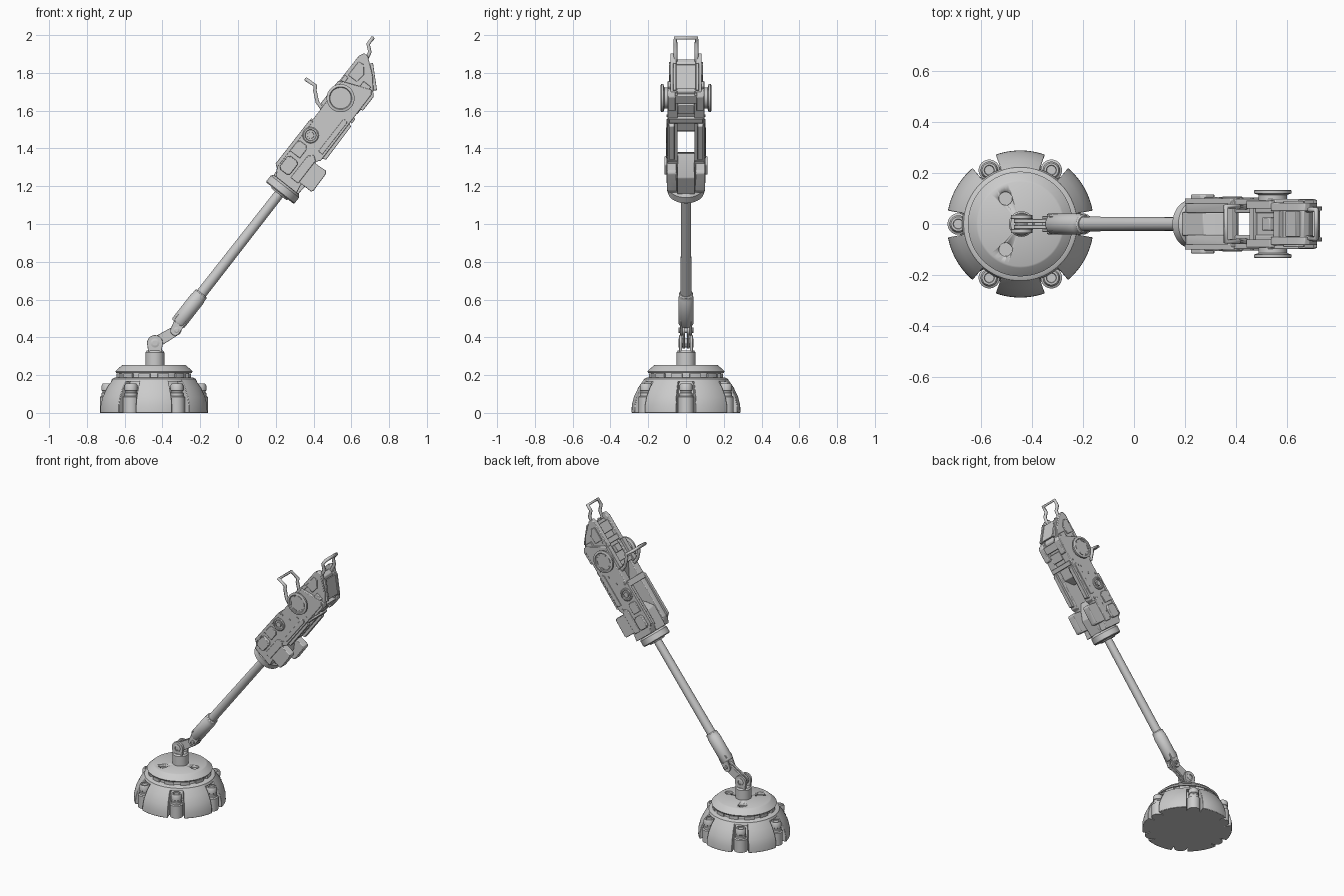
import bpy, bmesh, math
from mathutils import Matrix, Vector

if "Cube" in bpy.data.objects:
    bpy.data.objects.remove(bpy.data.objects["Cube"])

BX = -0.445                                   # base centre
BASE = Matrix.Translation((BX, 0, 0))
WORLD = Matrix.Identity(4)
# arm frame: local x runs along the shaft, local z is the upper side
ARM = Matrix.Translation((0.203, 0, 1.14)) @ Matrix.Rotation(math.radians(-52), 4, 'Y')


def finish(name, bm, frame, bevel=0.0):
    bmesh.ops.recalc_face_normals(bm, faces=bm.faces)
    me = bpy.data.meshes.new(name)
    bm.to_mesh(me)
    bm.free()
    ob = bpy.data.objects.new(name, me)
    bpy.context.collection.objects.link(ob)
    ob.matrix_world = frame
    bpy.ops.object.select_all(action='DESELECT')
    ob.select_set(True)
    bpy.context.view_layer.objects.active = ob
    bpy.ops.object.shade_smooth_by_angle(angle=math.radians(32))
    if bevel:
        m = ob.modifiers.new("bevel", 'BEVEL')
        m.width, m.segments, m.limit_method = bevel, 2, 'ANGLE'
    return ob


def prism(name, pts, y0, y1, frame=ARM, mirror=False, bevel=0.004):
    """Side profile (x, z) extruded from y0 to y1, optionally mirrored in y."""
    bm = bmesh.new()
    for s in ((1, -1) if mirror else (1,)):
        a = [bm.verts.new((x, s * y0, z)) for x, z in pts]
        b = [bm.verts.new((x, s * y1, z)) for x, z in pts]
        bm.faces.new(a)
        bm.faces.new(b)
        n = len(pts)
        for i in range(n):
            j = (i + 1) % n
            bm.faces.new((a[i], a[j], b[j], b[i]))
    return finish(name, bm, frame, bevel)


def rect(x0, x1, z0, z1):
    return [(x0, z0), (x1, z0), (x1, z1), (x0, z1)]


def lathe(name, profile, frame, a0=0, a1=360, steps=64, bevel=0.0):
    """Closed (r, z) profile turned about local z; partial turns get end caps."""
    bm = bmesh.new()
    full = a1 - a0 >= 360
    rings = []
    for k in range(steps if full else steps + 1):
        t = math.radians(a0 + (a1 - a0) * k / steps)
        rings.append([bm.verts.new((r * math.cos(t), r * math.sin(t), z)) for r, z in profile])
    n = len(profile)
    for k in range(steps):
        p, q = rings[k], rings[(k + 1) % len(rings)]
        for i in range(n):
            j = (i + 1) % n
            bm.faces.new((p[i], p[j], q[j], q[i]))
    if not full:
        bm.faces.new(rings[0])
        bm.faces.new(rings[-1])
    bmesh.ops.remove_doubles(bm, verts=bm.verts, dist=1e-5)
    return finish(name, bm, frame, bevel)


AXIS_X = Matrix.Rotation(math.pi / 2, 4, 'Y')          # lathe z -> +x


def side(frame, x, z, s):
    """Frame whose z axis points out of the left or right side at (x, z)."""
    return frame @ Matrix.Translation((x, 0, z)) @ Matrix.Rotation(-s * math.pi / 2, 4, 'X')


def link_outline(p, q, rp, rq, n=10):
    """Outline of two round ends joined by a straight web."""
    d = Vector(q) - Vector(p)
    a = math.atan2(d.y, d.x)
    pts = []
    for c, r, s in ((p, rp, a + math.pi / 2), (q, rq, a - math.pi / 2)):
        pts += [(c[0] + r * math.cos(s + math.pi * i / n), c[1] + r * math.sin(s + math.pi * i / n))
                for i in range(n + 1)]
    return pts


def loop_handle(name, path, half):
    """Bent bar handle: two legs following the path, joined at the end."""
    pts = [(x, half, z) for x, z in path] + [(x, -half, z) for x, z in reversed(path)]
    cu = bpy.data.curves.new(name, 'CURVE')
    cu.dimensions, cu.bevel_depth, cu.bevel_resolution, cu.use_fill_caps = '3D', 0.011, 1, True
    sp = cu.splines.new('POLY')
    sp.points.add(len(pts) - 1)
    for p, c in zip(sp.points, pts):
        p.co = (*c, 1)
    ob = bpy.data.objects.new(name, cu)
    bpy.context.collection.objects.link(ob)
    ob.matrix_world = ARM
    bpy.ops.object.select_all(action='DESELECT')
    ob.select_set(True)
    bpy.context.view_layer.objects.active = ob
    bpy.ops.object.convert(target='MESH')


# base: core, skirt panels, posts, cap
lathe("base_core", [(0, 0), (.24, 0), (.235, .06), (.205, .14), (.185, .18), (.185, .215), (0, .215)], BASE)
lathe("base_collar", [(.16, .165), (.228, .165), (.222, .18), (.205, .188), (.16, .188)], BASE)
cap = lathe("base_cap", [(0, .212), (.2, .212), (.205, .22), (.172, .25), (.165, .254), (0, .254)], BASE)
skirt = [(.18, 0), (.288, 0), (.287, .04), (.276, .085), (.252, .135), (.222, .178), (.18, .178)]
post = [(0, .0), (.042, .0), (.042, .085), (.034, .09), (.034, .105), (.03, .108), (.03, .116), (.034, .119),
        (.034, .145), (.028, .155), (.02, .155), (.018, .148), (0, .148)]
for i in range(6):
    lathe("skirt_panel", skirt, BASE, 60 * i + 10.5, 60 * i + 49.5, 12, 0.003)
    t = math.radians(60 * i)
    lathe("base_post", post, BASE @ Matrix.Translation((.243 * math.cos(t), .243 * math.sin(t), 0)), steps=24)
for i in range(12):
    lathe("collar_tab", [(.18, .188), (.198, .188), (.198, .208), (.18, .208)], BASE, 30 * i + 6, 30 * i + 24, 4)

# three shallow holes in the cap
for i in range(3):
    t = math.radians(120 * i + 60 + 60 * 1)
    t = math.radians((0, 120, 240)[i])
    cut = lathe("hole_cutter", [(0, .238), (.026, .238), (.026, .3), (0, .3)],
                BASE @ Matrix.Translation((.115 * math.cos(t), .115 * math.sin(t), 0)), steps=24)
    cut.hide_render = True
    m = cap.modifiers.new("hole", 'BOOLEAN')
    m.object, m.solver = cut, 'EXACT'
    bpy.context.view_layer.objects.active = cap
    bpy.ops.object.modifier_apply(modifier=m.name)
    bpy.data.objects.remove(cut)

# swivel stud and hinge linkage
J1, J2 = (-.44, .37), (-.325, .438)
lathe("swivel_stud", [(0, .25), (.05, .25), (.05, .32), (.043, .33), (0, .33)],
      Matrix.Translation((-.44, 0, 0)), steps=32)
prism("stud_fork", link_outline((-.44, .33), J1, .036, .042), .02, .036, WORLD, True, .002)
prism("hinge_link", link_outline(J1, J2, .03, .026), .004, .019, WORLD, True, .002)
for n, (x, z), r in (("hinge_pin", J1, .024), ("link_pin", J2, .015)):
    for s in (1, -1):
        lathe(n, [(0, 0), (r, 0), (r, .038), (r * .6, .041), (r * .6, .034), (0, .034)],
              side(WORLD, x, z, s), steps=20)
prism("sleeve_fork", link_outline((-.885, -.012), (-.82, 0), .026, .032), .019, .031, ARM, True, .002)

# shaft, sleeve and head collar
lathe("shaft_sleeve", [(0, -.848), (.036, -.848), (.041, -.84), (.041, -.675), (.038, -.67), (.038, -.65),
                       (.033, -.643), (0, -.643)], ARM @ AXIS_X, steps=32)
lathe("shaft", [(0, -.7), (.029, -.7), (.026, .06), (0, .06)], ARM @ AXIS_X, steps=32)
lathe("head_collar", [(0, .022), (.05, .022), (.055, .03), (.088, .03), (.095, .036), (.095, .074), (.09, .08),
                      (.075, .095), (0, .095)], ARM @ AXIS_X, steps=48)

# head: hollow body made of two side plates and two inner blocks
prism("side_plate", [(.085, .07), (.135, .1), (.7, .105), (.76, -.045), (.74, -.062), (.3, -.066), (.28, -.05),
                     (.14, -.06), (.085, -.07)], .044, .098, mirror=True)
prism("lower_core", [(.085, -.08), (.2, -.088), (.27, -.05), (.312, -.016), (.27, .045), (.225, .09), (.085, .085)],
      -.046, .046)
prism("upper_core", [(.435, .01), (.485, -.05), (.75, -.05), (.86, .06), (.86, .09), (.56, .095)], -.055, .055)
prism("tip_plate", [(.69, .118), (.86, .118), (.889, .104), (.889, .079), (.866, .05), (.816, -.013), (.757, -.06),
                    (.66, -.06)], .05, .082, mirror=True)
prism("top_rail", [(.125, .095), (.14, .114), (.43, .114), (.44, .095)], .08, .1, mirror=True, bevel=.002)
prism("top_rail_upper", [(.53, .098), (.54, .122), (.69, .122), (.7, .098)], .06, .092, mirror=True, bevel=.002)
prism("foot_block", [(.138, -.04), (.138, -.126), (.15, -.133), (.262, -.13), (.274, -.12), (.268, -.03)],
      .05, .1, mirror=True)
prism("belly_rail", [(.31, -.06), (.32, -.084), (.54, -.08), (.55, -.06)], .062, .09, mirror=True, bevel=.002)
prism("belly_clamp", [(.635, -.05), (.645, -.078), (.735, -.078), (.757, -.06), (.757, -.045)], .055, .095, mirror=True)

# cross members between the plates
for n, x0, x1, z0, z1, w in (("top_crossbar", .405, .445, .092, .112, .09), ("upper_crossbar", .545, .575, .09, .112, .07),
                             ("tip_crossbar", .7, .735, .09, .114, .085), ("belly_crossbar", .555, .585, -.074, -.045, .09),
                             ("belly_box", .61, .67, -.066, -.045, .045), ("belly_latch", .685, .735, -.072, -.045, .06),
                             ("top_latch", .63, .68, .09, .115, .025), ("tip_block", .77, .84, .085, .108, .05)):
    prism(n, rect(x0, x1, z0, z1), -w, w, bevel=.003)

# slanted plate at the tip with a raised frame
prism("tip_screen", [(.768, -.052), (.776, -.06), (.866, .035), (.858, .043)], -.052, .052, bevel=.002)
for s in (1, -1):
    prism("tip_screen_frame", [(.762, -.055), (.776, -.07), (.876, .035), (.862, .05)], s * .052, s * .068, bevel=.002)

# side panels
prism("lower_side_panel", [(.13, .03), (.142, .018), (.205, .018), (.22, .032), (.22, .075), (.205, .088), (.145, .088),
                           (.13, .075)], .095, .115, mirror=True)
prism("upper_side_panel", [(.24, .03), (.3, .03), (.315, .045), (.315, .085), (.3, .096), (.24, .096)],
      .095, .106, mirror=True, bevel=.003)
prism("belly_side_panel", [(.13, -.045), (.28, -.045), (.3, -.02), (.28, .005), (.13, .005)], .095, .104, mirror=True)
prism("long_side_strip", [(.33, -.052), (.54, -.052), (.555, -.038), (.54, -.024), (.33, -.024)],
      .095, .103, mirror=True, bevel=.002)
prism("tip_side_panel", [(.745, .04), (.8, .035), (.84, .07), (.835, .1), (.745, .1)], .08, .09, mirror=True, bevel=.003)
prism("tip_side_strip", rect(.705, .77, -.035, .015), .08, .096, mirror=True, bevel=.003)

# side wheels, small discs and their bolts
for s in (1, -1):
    big = side(ARM, .624, .056, s)
    small = side(ARM, .372, .06, s)
    lathe("side_wheel", [(0, .09), (.056, .09), (.056, .114), (.074, .12), (.074, .131), (.068, .134), (.06, .134),
                         (.056, .128), (0, .128)], big, steps=40)
    lathe("side_disc", [(0, .09), (.043, .09), (.043, .103), (.038, .107), (.03, .107), (.028, .1), (.018, .1),
                        (.017, .107), (0, .107)], small, steps=32)
    for i in range(6):
        lathe("wheel_lug", [(.046, .126), (.056, .126), (.056, .133), (.046, .133)], big, 60 * i, 60 * i + 30, 5)
    for x, z in ((.44, .085), (.46, .03), (.52, .0), (.3, -.035), (.58, -.04)):
        lathe("plate_bolt", [(0, .095), (.007, .095), (.007, .102), (0, .102)], side(ARM, x, z, s), steps=10)

# bent loop handles
loop_handle("mid_handle", [(.52, .1), (.532, .14), (.572, .188), (.594, .202), (.59, .262)], .068)
loop_handle("tip_handle", [(.85, .07), (.912, .084), (.94, .118), (.98, .118)], .056)
